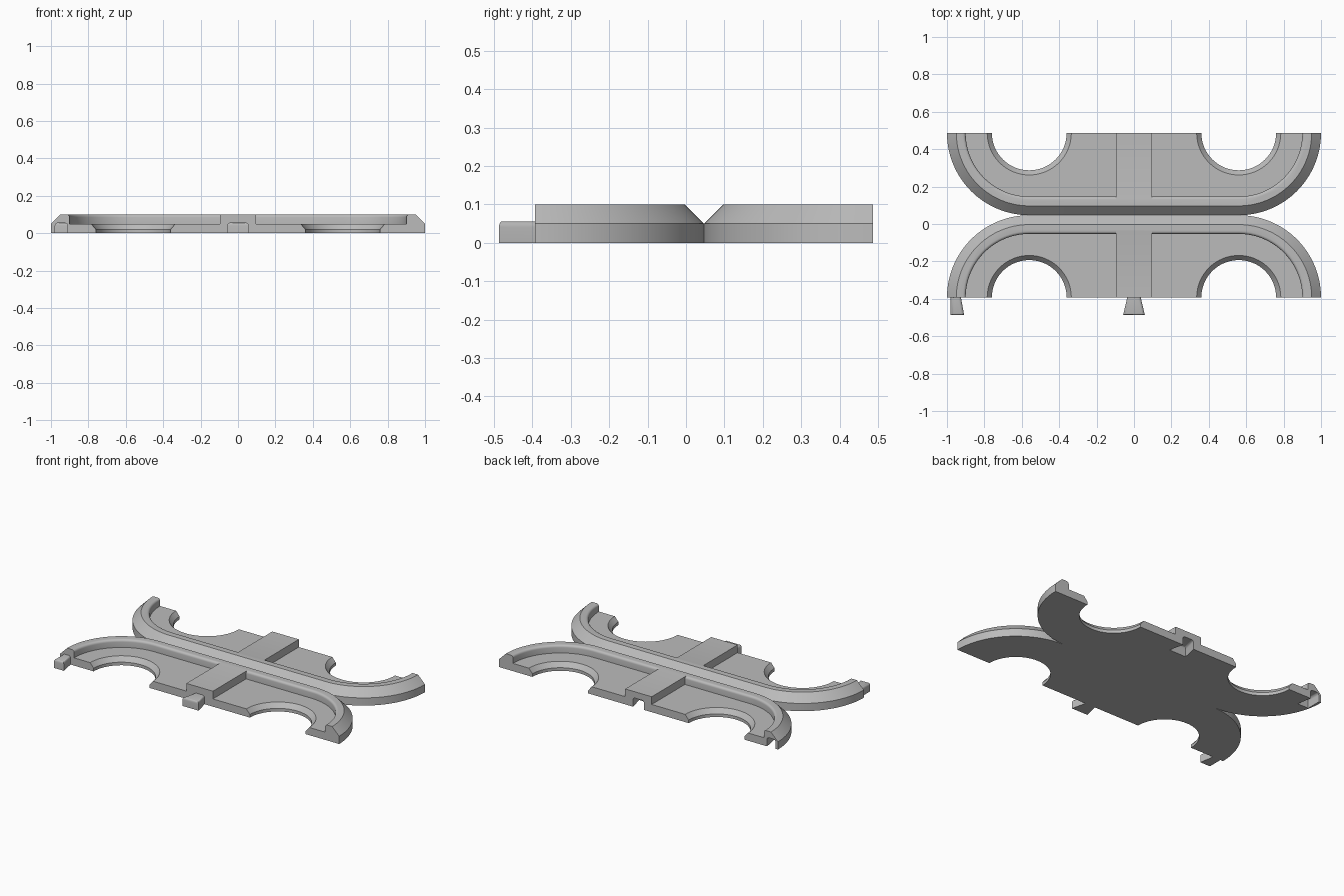
import bpy, bmesh
from math import sin, cos, pi, radians

if "Cube" in bpy.data.objects:
    bpy.data.objects.remove(bpy.data.objects["Cube"], do_unlink=True)

# Shared dimensions
RAD = 0.44       # outer bend radius, also the depth of each half
BEND = 0.56      # x of the bend centres
SEAM = 0.047     # y where the two halves touch
FLOOR, TOP = 0.05, 0.1
BAR = 0.095      # half width of the crossbar
ARC = 32

grey = bpy.data.materials.new("light_grey")
grey.use_nodes = True
grey.diffuse_color = (0.5, 0.5, 0.5, 1)
grey.node_tree.nodes["Principled BSDF"].inputs["Base Color"].default_value = (0.5, 0.5, 0.5, 1)


def loft(name, rings):
    """Solid through stacked rings, each given as (z, [(x, y), ...])."""
    bm = bmesh.new()
    loops = [[bm.verts.new((x, y, z)) for x, y in pts] for z, pts in rings]
    n = len(loops[0])
    for low, high in zip(loops, loops[1:]):
        for i in range(n):
            j = (i + 1) % n
            bm.faces.new((low[i], low[j], high[j], high[i]))
    bm.faces.new(loops[0])
    bm.faces.new(loops[-1])
    bmesh.ops.recalc_face_normals(bm, faces=bm.faces)
    mesh = bpy.data.meshes.new(name)
    bm.to_mesh(mesh)
    bm.free()
    mesh.materials.append(grey)
    obj = bpy.data.objects.new(name, mesh)
    bpy.context.collection.objects.link(obj)
    return obj


def activate(obj):
    bpy.ops.object.select_all(action='DESELECT')
    obj.select_set(True)
    bpy.context.view_layer.objects.active = obj


def cut(obj, cutter):
    mod = obj.modifiers.new("cut", 'BOOLEAN')
    mod.operation, mod.solver, mod.object = 'DIFFERENCE', 'EXACT', cutter
    activate(obj)
    bpy.ops.object.modifier_apply(modifier=mod.name)
    bpy.data.objects.remove(cutter, do_unlink=True)


def bend(inset):
    """Quarter bend on the +x side, from the open end to the seam."""
    r = RAD - inset
    return [(BEND + r * cos(a), RAD - r * sin(a))
            for a in (pi / 2 * k / ARC for k in range(ARC + 1))]


def place(points, side, mirror=1):
    return [(x * mirror, SEAM + v * side) for x, v in points]


def outline(inset):
    half = bend(inset)
    return half + [(-x, v) for x, v in reversed(half)]


def pocket_ring(inset):
    return [(1 - inset, 0.5)] + bend(inset) + [(BAR, inset), (BAR, 0.5)]


def circle(r):
    return [(BEND + r * cos(2 * pi * k / 64), RAD + r * sin(2 * pi * k / 64))
            for k in range(64)]


def dovetail(name, root, tip, y, gap=0.0):
    """Connector widening from root to tip, with a rounded top."""
    def ring(inset):
        d = inset - gap
        return [(root[0] + d, y + 0.005), (root[1] - d, y + 0.005),
                (tip[1] - d, y - 0.094 + d * 0.6), (tip[0] + d, y - 0.094 + d * 0.6)]
    rings = [(-0.05 if gap else 0, ring(0))]
    for k in range(5):
        a = pi / 2 * k / 4
        rings.append((0.041 + gap + 0.015 * sin(a), ring(0.015 * (1 - cos(a)))))
    return loft(name, rings)


def half_tray(name, side):
    tray = loft(name, [(0, place(outline(0), side)),
                       (FLOOR, place(outline(0), side)),
                       (TOP, place(outline(0.05), side))])
    # rounded inner lip of the rim
    lip = []
    for k in range(5):
        a = pi / 2 * k / 4
        lip.append((TOP - 0.015 * (1 - sin(a)), 0.1 - 0.015 * (1 - cos(a))))
    levels = [(FLOOR, 0.1)] + lip + [(0.15, 0.085)]
    for m in (1, -1):
        # sunken floor beside the crossbar
        cut(tray, loft("pocket_cutter",
                       [(z, place(pocket_ring(i), side, m)) for z, i in levels]))
        # half-round opening with a bevelled edge
        cut(tray, loft("opening_cutter",
                       [(z, place(circle(r), side, m)) for z, r in
                        ((-0.05, 0.2), (0.02, 0.2), (FLOOR, 0.225), (0.08, 0.25))]))
    return tray


# The two mirrored halves
back_tray = half_tray("back_tray", 1)
front_tray = half_tray("front_tray", -1)

# Connector pegs at the front and matching sockets at the back
connectors = {"middle": ((-0.035, 0.035), (-0.058, 0.058)),
              "corner": ((-0.98, -0.926), (-0.98, -0.908))}
parts = [back_tray, front_tray]
for label, (root, tip) in connectors.items():
    parts.append(dovetail(label + "_peg", root, tip, SEAM - RAD))
    cut(back_tray, dovetail("socket_cutter", root, tip, SEAM + RAD, 0.003))

for part in parts:
    activate(part)
    bpy.ops.object.shade_smooth_by_angle(angle=radians(30))
